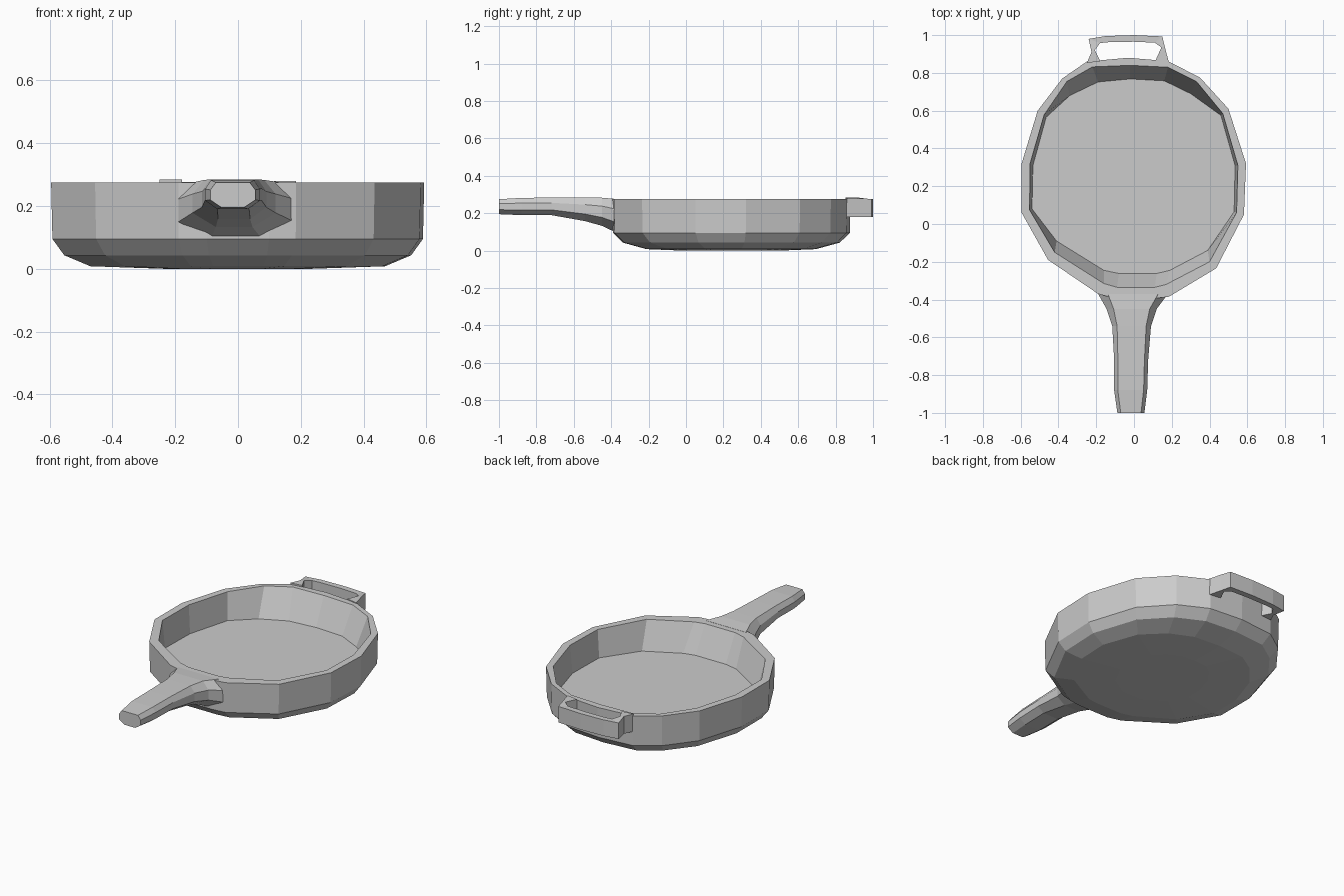
import bpy, math

if "Cube" in bpy.data.objects:
    bpy.data.objects.remove(bpy.data.objects["Cube"])


def make(name, verts, faces):
    mesh = bpy.data.meshes.new(name)
    mesh.from_pydata(verts, [], faces)
    mesh.validate()
    obj = bpy.data.objects.new(name, mesh)
    bpy.context.collection.objects.link(obj)
    bpy.ops.object.select_all(action='DESELECT')
    obj.select_set(True)
    bpy.context.view_layer.objects.active = obj
    bpy.ops.object.mode_set(mode='EDIT')
    bpy.ops.mesh.select_all(action='SELECT')
    bpy.ops.mesh.normals_make_consistent(inside=False)
    bpy.ops.object.mode_set(mode='OBJECT')
    return obj


def loft(name, rings):
    """Skin equal-length closed rings and cap both ends."""
    n = len(rings[0])
    verts = [p for ring in rings for p in ring]
    faces = [(r * n + i, r * n + (i + 1) % n, (r + 1) * n + (i + 1) % n, (r + 1) * n + i)
             for r in range(len(rings) - 1) for i in range(n)]
    faces.append(tuple(range(n))[::-1])
    faces.append(tuple(range((len(rings) - 1) * n, len(rings) * n)))
    return make(name, verts, faces)


# Pan body: faceted outlines, clockwise from the back
outer = [(-.03, .88), (.18, .862), (.35, .775), (.5, .61), (.593, .32), (.582, .05),
         (.435, -.235), (.185, -.385), (.1, -.395), (-.1, -.395), (-.19, -.37),
         (-.455, -.19), (-.595, .06), (-.595, .32), (-.51, .6), (-.38, .77), (-.25, .86)]
inner = [(-.02, .84), (.18, .83), (.33, .755), (.47, .585), (.55, .31), (.543, .06),
         (.4, -.2), (.17, -.32), (.11, -.335), (-.09, -.335), (-.16, -.315),
         (-.42, -.15), (-.553, .075), (-.55, .32), (-.475, .58), (-.355, .755), (-.22, .832)]
floor = [(-.02, .768), (.16, .758), (.3, .69), (.46, .575), (.535, .31), (.53, .065),
         (.39, -.14), (.19, -.245), (.12, -.262), (-.08, -.262), (-.16, -.245),
         (-.41, -.09), (-.54, .08), (-.535, .31), (-.465, .565), (-.34, .68), (-.19, .752)]


def scaled(sx, sy, z):
    return [(x * sx, .24 + (y - .24) * sy, z) for x, y in outer]


loft("pan_body", [scaled(.4, .4, 0), scaled(.79, .71, .008), scaled(.93, .91, .043),
                  scaled(.993, .993, .095), scaled(1, 1, .275),
                  [(x, y, .275) for x, y in inner], [(x, y, .11) for x, y in floor]])


# Handle: eight-sided sections flaring into the pan wall
def section(y, x0, x1, z0, z1, c):
    w, h = (x1 - x0) * c, (z1 - z0) * .3
    return [(x0 + w, y, z0), (x1 - w, y, z0), (x1, y, z0 + h), (x1, y, z1 - h),
            (x1 - w * .5, y, z1), (x0 + w * .5, y, z1), (x0, y, z1 - h), (x0, y, z0 + h)]


loft("handle", [section(*s) for s in (
    (-1, -.088, .055, .195, .275, .25), (-.88, -.105, .07, .19, .282, .22),
    (-.72, -.105, .075, .19, .284, .22), (-.54, -.115, .09, .158, .284, .25),
    (-.45, -.145, .12, .133, .283, .28), (-.37, -.19, .18, .095, .276, .28))])

# Rear grip: U-shaped loop closed by the pan wall
loop_out = [(-.25, .852), (-.225, .91), (-.24, .98), (-.15, .995), (0, 1),
            (.15, .993), (.165, .93), (.185, .855)]
loop_in = [(-.178, .862), (-.207, .92), (-.18, .958), (-.13, .963), (0, .965),
           (.11, .96), (.145, .935), (.115, .868)]
tops = [.284, .284, .276, .276, .276, .276, .28, .28]
loft("rear_grip", [[(*o, .18), (*i, .18), (*i, z), (*o, z)]
                   for o, i, z in zip(loop_out, loop_in, tops)])
